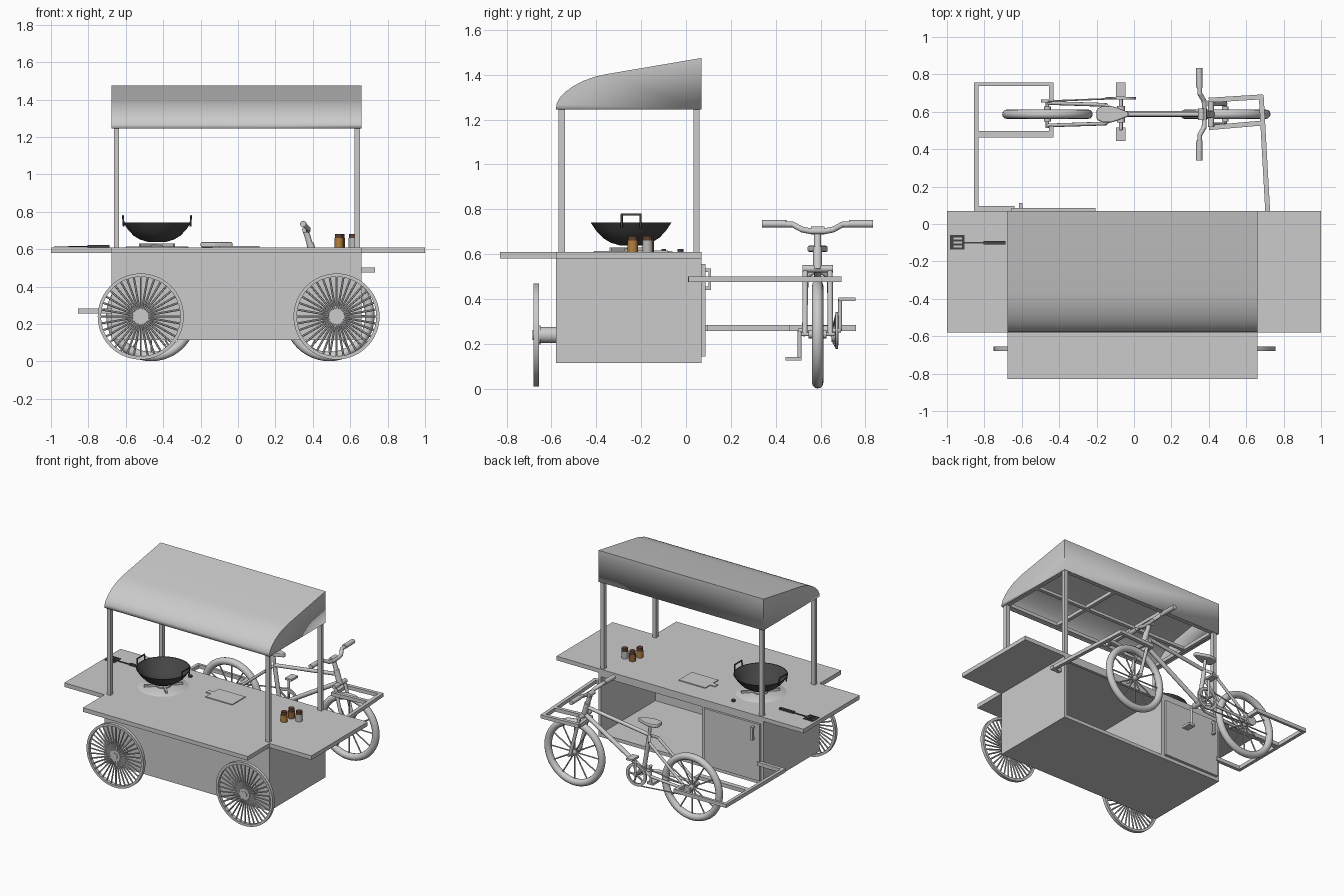
import bpy, bmesh, math
from mathutils import Vector, Matrix

if "Cube" in bpy.data.objects:
    bpy.data.objects.remove(bpy.data.objects["Cube"])

def finish(name, bm, col=None, smooth=False):
    bmesh.ops.recalc_face_normals(bm, faces=bm.faces)
    me = bpy.data.meshes.new(name)
    bm.to_mesh(me)
    bm.free()
    ob = bpy.data.objects.new(name, me)
    bpy.context.collection.objects.link(ob)
    if col:
        m = bpy.data.materials.get("mat_%s" % (col,)) or bpy.data.materials.new("mat_%s" % (col,))
        m.diffuse_color = (*col, 1)
        m.use_nodes = True
        m.node_tree.nodes["Principled BSDF"].inputs["Base Color"].default_value = m.diffuse_color
        me.materials.append(m)
    if smooth:
        bpy.ops.object.select_all(action='DESELECT')
        ob.select_set(True)
        bpy.context.view_layer.objects.active = ob
        bpy.ops.object.shade_smooth_by_angle(angle=math.radians(40))
    return ob

def add_box(bm, x0, x1, y0, y1, z0, z1):
    c = Matrix.Translation(((x0 + x1) / 2, (y0 + y1) / 2, (z0 + z1) / 2))
    bmesh.ops.create_cube(bm, size=1, matrix=c @ Matrix.Diagonal((x1 - x0, y1 - y0, z1 - z0, 1)))

def boxes(name, rows, col=None):
    bm = bmesh.new()
    for r in rows:
        add_box(bm, *r)
    return finish(name, bm, col)

def add_rod(bm, a, b, r, n=12, r2=None):
    a, b = Vector(a), Vector(b)
    d = b - a
    m = Matrix.Translation((a + b) / 2) @ d.to_track_quat('Z', 'Y').to_matrix().to_4x4()
    bmesh.ops.create_cone(bm, cap_ends=True, segments=n, radius1=r, radius2=r if r2 is None else r2,
                          depth=d.length, matrix=m)

def add_beam(bm, a, b, w, h):
    a, b = Vector(a), Vector(b)
    d = b - a
    m = Matrix.Translation((a + b) / 2) @ Matrix.Rotation(math.atan2(d.y, d.x), 4, 'Z')
    bmesh.ops.create_cube(bm, size=1, matrix=m @ Matrix.Diagonal((d.length, w, h, 1)))

def rods(name, rows, col=None):
    bm = bmesh.new()
    for r in rows:
        add_rod(bm, *r)
    return finish(name, bm, col, True)

def path(name, pts, r, col=None):
    bm = bmesh.new()
    for a, b in zip(pts, pts[1:]):
        add_rod(bm, a, b, r)
    for p in pts[1:-1]:
        bmesh.ops.create_uvsphere(bm, u_segments=12, v_segments=8, radius=r, matrix=Matrix.Translation(p))
    return finish(name, bm, col, True)

def lathe(name, prof, loc, n=48, axis='Z', closed=False, col=None):
    # prof: (radius, height) points spun about an axis
    bm = bmesh.new()
    vs = [bm.verts.new((r, 0, h)) for r, h in prof]
    es = [bm.edges.new(p) for p in zip(vs, vs[1:] + vs[:1] if closed else vs[1:])]
    bmesh.ops.spin(bm, geom=vs + es, cent=(0, 0, 0), axis=(0, 0, 1), angle=2 * math.pi, steps=n)
    bmesh.ops.remove_doubles(bm, verts=bm.verts, dist=1e-5)
    rot = Matrix.Rotation(math.pi / 2, 4, 'X') if axis == 'Y' else Matrix()
    bm.transform(Matrix.Translation(loc) @ rot)
    return finish(name, bm, col, True)

X0, X1, Y0, Y1 = -0.675, 0.66, -0.58, 0.07

# cabinet, open at the back on one side
boxes("cabinet", [
    (X0, X1, Y0, Y0 + .02, .115, .58), (X0, X0 + .02, Y0 + .02, Y1, .115, .58),
    (X1 - .02, X1, Y0 + .02, Y1, .115, .58), (X0 + .02, X1 - .02, Y0 + .02, Y1, .115, .14),
    (-.205, -.18, Y0 + .02, Y1, .14, .58), (X0 + .02, X1 - .02, Y1 - .02, Y1, .555, .58)])
boxes("cabinet_door", [(-.655, -.205, Y1 - .01, .086, .143, .557)])
boxes("door_handle", [(-.615, -.597, .1, .112, .44, .535), (-.615, -.597, .086, .1, .44, .455),
                      (-.615, -.597, .086, .1, .52, .535)])
# counter and fold-out shelves
boxes("countertop", [(X0, X1, Y0, Y1, .58, .61)])
boxes("front_shelf", [(X0, X1, -.83, Y0, .58, .61)])
boxes("side_shelves", [(-1, X0, Y0, Y1, .58, .61), (X1, 1, Y0, Y1, .58, .61)])

# posts and roof
boxes("roof_posts", [(x, x + .029, y, y + .028, .61, 1.26) for x in (-.664, .622) for y in (-.568, .033)])
prof = [(-.58, 1.245), (-.577, 1.27), (-.565, 1.295), (-.54, 1.322), (-.505, 1.348), (-.46, 1.372),
        (-.41, 1.39), (-.36, 1.402), (.07, 1.475), (.07, 1.245)]
bm = bmesh.new()
ends = [[bm.verts.new((x, y, z)) for y, z in prof] for x in (X0, X1)]
for e in ends:
    bm.faces.new(e)
for i in range(len(prof) - 1):
    bm.faces.new((ends[0][i], ends[0][i + 1], ends[1][i + 1], ends[1][i]))
roof = finish("roof", bm, smooth=True)
s = roof.modifiers.new("thick", 'SOLIDIFY')
s.thickness = .008
boxes("roof_frame", [
    (-.66, .645, -.568, -.54, 1.247, 1.272), (-.66, .645, .033, .06, 1.247, 1.272),
    (-.66, -.635, -.54, .033, 1.247, 1.272), (.622, .647, -.54, .033, 1.247, 1.272),
    (-.23, -.205, -.54, .033, 1.247, 1.272), (.19, .215, -.54, .033, 1.247, 1.272),
    (-.635, .622, -.265, -.24, 1.249, 1.27)])

# cart wheels
def cart_wheel(name, cx):
    c = Vector((cx, -.668, .24))
    lathe(name + "_rim", [(.23, -.012), (.23, .012), (.212, .012), (.212, -.012)], c, 64, 'Y', True)
    bm = bmesh.new()
    for i in range(36):
        a = 2 * math.pi * i / 36
        d = Vector((math.cos(a), 0, math.sin(a)))
        add_rod(bm, c + d * .035, c + d * .215, .0055, 6)
    finish(name + "_spokes", bm, None, True)
    rods(name + "_hub", [(c + Vector((0, -.012, 0)), c + Vector((0, .02, 0)), .042, 24),
                         (c, (cx, Y0, .24), .036, 24), (c, c + Vector((0, -.016, 0)), .022, 16)])
cart_wheel("left_cart_wheel", -.52)
cart_wheel("right_cart_wheel", .527)

# bicycle
BY, WZ, RX, FX = .587, .243, -.463, .488
def P(x, z, dy=0):
    return Vector((x, BY + dy, z))

def bike_wheel(name, cx):
    tire = [(.217 + .025 * math.cos(t * math.pi / 6), .025 * math.sin(t * math.pi / 6)) for t in range(12)]
    lathe(name + "_tire", tire, P(cx, WZ), 48, 'Y', True)
    bm = bmesh.new()
    add_rod(bm, P(cx, WZ, -.04), P(cx, WZ, .04), .018)
    add_rod(bm, P(cx, WZ, -.075), P(cx, WZ, .075), .009)
    for i in range(12):
        a = 2 * math.pi * i / 12
        add_rod(bm, P(cx, WZ), P(cx + .2 * math.cos(a), WZ + .2 * math.sin(a)), .005, 6)
    finish(name + "_spokes", bm, None, True)
bike_wheel("rear_bike_wheel", RX)
bike_wheel("front_bike_wheel", FX)

BB, ST = P(-.07, .26), P(-.115, .53)
rods("bike_frame", [(P(.385, .63), P(.415, .53), .02), (P(.392, .6), ST, .013), (P(.41, .545), BB, .016),
                    (BB, ST, .015), (P(-.07, .26, -.045), P(-.07, .26, .045), .022)])
bm = bmesh.new()
for sd in (-1, 1):
    add_rod(bm, P(RX, WZ, .06 * sd), P(-.15, .5, .05 * sd), .01)
    add_rod(bm, P(-.15, .5, .05 * sd), ST, .01)
    add_rod(bm, P(RX, WZ, .06 * sd), P(-.16, .257, .05 * sd), .01)
    add_rod(bm, P(-.16, .257, .05 * sd), BB, .01)
finish("rear_stays", bm, None, True)
bm = bmesh.new()
for sd in (-1, 1):
    add_rod(bm, P(.412, .535, .055 * sd), P(FX, WZ, .057 * sd), .012)
add_rod(bm, P(.412, .535, -.068), P(.412, .535, .068), .016)
finish("front_fork", bm, None, True)
rods("handlebar_stem", [(P(.36, .705), P(.39, .61), .016), (P(.36, .705, -.03), P(.36, .705, .03), .018)])
half = [(.03, .376, .702), (.07, .375, .71), (.11, .352, .732), (.246, .348, .735)]
path("handlebar", [P(x, z, -d) for d, x, z in reversed(half)] + [P(x, z, d) for d, x, z in half], .013)
rods("grips", [(P(.35, .735, s * .14), P(.348, .735, s * .247), .017) for s in (-1, 1)])

# saddle
bm = bmesh.new()
out = [(-.2, .028), (-.17, .043), (-.125, .045), (-.09, .035), (-.03, .012)]
f = bm.faces.new([bm.verts.new(P(x, .61, d)) for x, d in out] + [bm.verts.new(P(x, .61, -d)) for x, d in reversed(out)])
g = bmesh.ops.extrude_face_region(bm, geom=[f])
bmesh.ops.translate(bm, verts=[v for v in g['geom'] if isinstance(v, bmesh.types.BMVert)], vec=(0, 0, .028))
sad = finish("saddle", bm)
b = sad.modifiers.new("round", 'BEVEL')
b.width, b.segments = .008, 2
rods("seat_post", [(ST, P(-.122, .615), .011)])

# cranks, pedals, chainring
rods("cranks", [(P(-.07, .26, -.085), P(-.07, .26, .105), .01), (P(-.07, .26, -.08), P(-.07, .13, -.08), .009),
                (P(-.07, .26, .1), P(-.07, .4, .1), .009)])
boxes("pedals", [(-.095, -.045, .443, .515, .125, .142), (-.095, -.045, .68, .756, .392, .407)])
lathe("chainring", [(.082, -.006), (.082, .006), (.062, .006), (.062, -.006)], P(-.07, .26, .085), 32, 'Y', True)
bm = bmesh.new()
for i in range(5):
    a = i * 2 * math.pi / 5
    add_rod(bm, P(-.07, .26, .085), P(-.07 + .07 * math.cos(a), .26 + .07 * math.sin(a), .085), .007, 8)
for sgn in (-1, 1):
    add_rod(bm, P(-.07, .26 + sgn * .078, .085), P(RX, WZ + sgn * .035, .07), .005, 6)
add_rod(bm, P(RX, WZ, .062), P(RX, WZ, .078), .035, 20)
finish("chain_drive", bm, None, True)

# hitch frames joining bicycle and cart
boxes("rear_hitch", [
    (-.855, -.832, .07, .757, .257, .284), (-.832, -.43, .738, .757, .257, .284),
    (-.832, -.43, .462, .498, .257, .284), (-.455, -.43, .66, .738, .257, .284),
    (-.455, -.43, .498, .525, .257, .284), (-.832, -.64, .07, .095, .257, .284)])
bm = bmesh.new()
for a, b in [((.718, .01), (.68, .69)), ((.69, .68), (.4, .662)), ((.69, .54), (.4, .515)),
             ((.415, .515), (.405, .662)), ((.65, .025), (.732, .025))]:
    add_beam(bm, (*a, .488), (*b, .488), .026, .026)
finish("front_hitch", bm)

# stove and wok
DARK = (.06, .06, .06)
WX, WY = -.433, -.245
lathe("stove_plate", [(0, .613), (.165, .613), (.17, .609)], (WX, WY, 0))
lathe("burner", [(.05, .61), (.05, .622), (0, .622)], (WX, WY, 0), 24)
bm = bmesh.new()
for k in (1, 3):
    a = k * math.pi / 4
    d = Vector((math.cos(a), math.sin(a), 0)) * .13
    c = Vector((WX, WY, .622))
    add_beam(bm, c - d, c + d, .014, .016)
finish("pan_support", bm)
outer = [(0, .637), (.05, .639), (.09, .651), (.125, .672), (.155, .703), (.181, .742)]
inner = [(.176, .742), (.15, .706), (.12, .677), (.088, .657), (.05, .645), (0, .643)]
lathe("wok", outer + inner, (WX, WY, 0), 48, col=DARK)
for n, s in (("left", -1), ("right", 1)):
    x = WX + s * .178
    path(n + "_wok_handle", [(x, WY - .042, .72), (x + s * .004, WY - .042, .777),
                             (x + s * .004, WY + .042, .777), (x, WY + .042, .72)], .005, DARK)
rods("stove_knob", [((-.367, -.025, .61), (-.367, -.025, .622), .013, 16)], DARK)

# spatula with slotted head
boxes("spatula", [(-.985, -.965, -.137, -.06, .611, .615), (-.92, -.905, -.137, -.06, .611, .615)]
      + [(-.965, -.92, y, y + .012, .611, .615) for y in (-.137, -.115, -.094, -.072)]
      + [(-.905, -.8, -.104, -.096, .611, .616), (-.805, -.688, -.11, -.09, .61, .622)], DARK)
# cutting board
boxes("cutting_board", [(-.1, .115, -.23, -.08, .61, .616), (-.14, -.1, -.17, -.135, .61, .616)])
# spice jars
for i, (x, y, c) in enumerate([(.54, -.238, (.45, .22, .05)), (.615, -.172, (.5, .5, .5)), (.548, -.165, (.3, .12, .04))]):
    rods("jar_%d" % i, [((x, y, .61), (x, y, .66), .023, 20)], c)
    rods("jar_lid_%d" % i, [((x, y, .66), (x, y, .682), .021, 20)], (.12, .05, .03))
